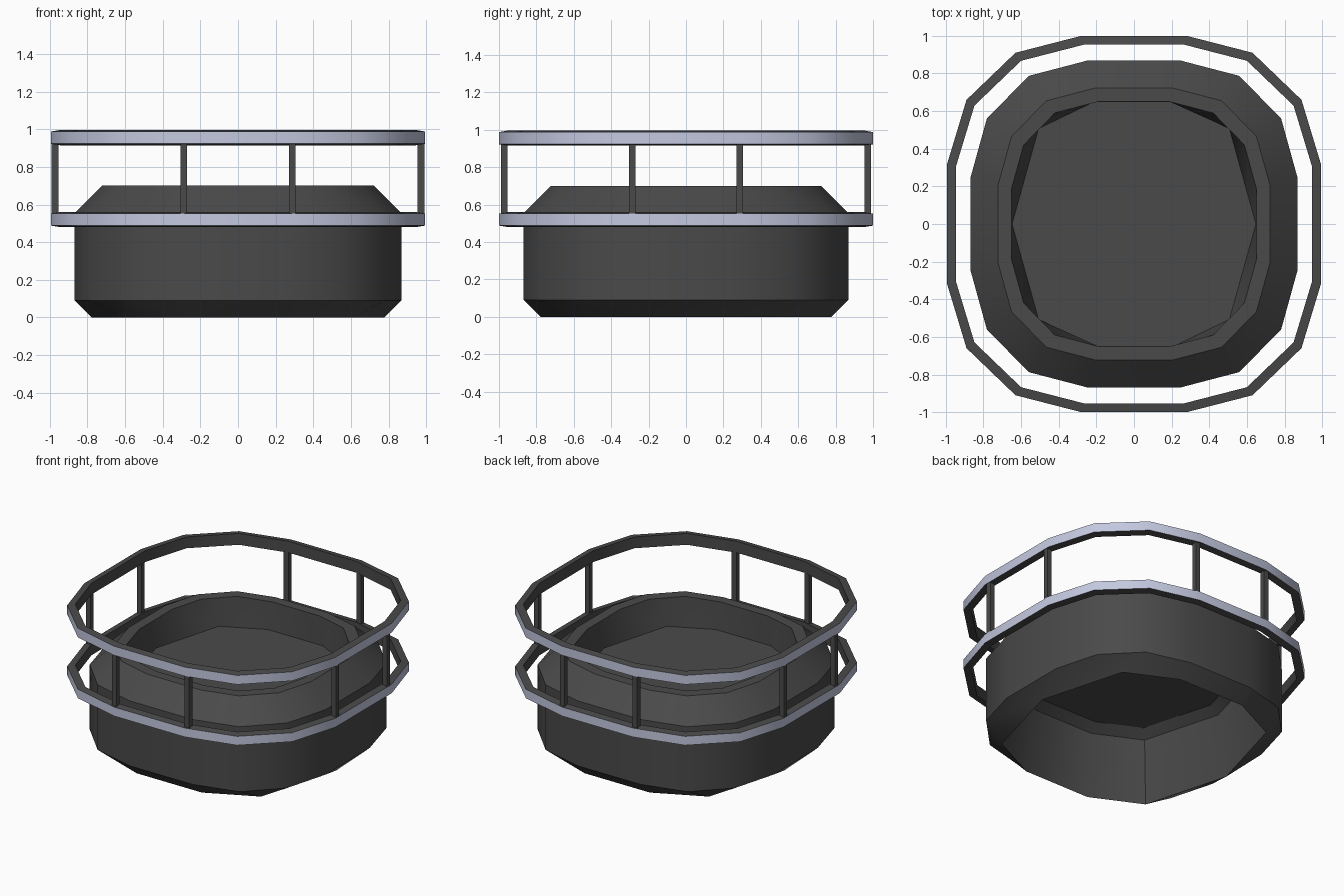
import bpy, bmesh, math

if "Cube" in bpy.data.objects:
    bpy.data.objects.remove(bpy.data.objects["Cube"])


def material(name, rgb):
    m = bpy.data.materials.new(name)
    m.diffuse_color = (*rgb, 1)
    m.use_nodes = True
    m.node_tree.nodes["Principled BSDF"].inputs["Base Color"].default_value = m.diffuse_color
    return m


DARK = material("dark grey", (0.068, 0.068, 0.068))
LIGHT = material("pale blue grey", (0.55, 0.58, 0.74))


def outline(quadrant, z, s=1.0):
    """Mirror one quadrant (running from the y axis to the x axis) into a closed loop."""
    q = [(x * s, y * s) for x, y in quadrant]
    pts = list(q)
    pts += [(x, -y) for x, y in reversed(q)]
    pts += [(-x, -y) for x, y in q]
    pts += [(-x, y) for x, y in reversed(q)]
    return [(x, y, z) for x, y in reversed(pts)]


def loft(name, loops, closed=False, light_strips=()):
    bm = bmesh.new()
    rows = [[bm.verts.new(p) for p in loop] for loop in loops]
    n = len(rows[0])
    count = len(rows) if closed else len(rows) - 1
    for i in range(count):
        a, b = rows[i], rows[(i + 1) % len(rows)]
        for k in range(n):
            f = bm.faces.new((a[k], a[(k + 1) % n], b[(k + 1) % n], b[k]))
            f.material_index = 1 if i in light_strips else 0
    if not closed:
        bm.faces.new(rows[0])
        bm.faces.new(rows[-1])
    # Doubled outline points collapse, giving loops with fewer sides
    bmesh.ops.remove_doubles(bm, verts=bm.verts[:], dist=0.0005)
    bmesh.ops.recalc_face_normals(bm, faces=bm.faces[:])
    me = bpy.data.meshes.new(name)
    bm.to_mesh(me)
    bm.free()
    ob = bpy.data.objects.new(name, me)
    bpy.context.collection.objects.link(ob)
    me.materials.append(DARK)
    me.materials.append(LIGHT)
    bpy.ops.object.select_all(action='DESELECT')
    ob.select_set(True)
    bpy.context.view_layer.objects.active = ob
    bpy.ops.object.shade_smooth_by_angle(angle=math.radians(35))
    return ob


# Basket body: hollow above and below a thin floor, ten-sided at floor and foot
BODY = [(0.25, 0.868), (0.56, 0.787), (0.782, 0.56), (0.868, 0.25)]
TEN = [(0.215, 0.648), (0.507, 0.507), (0.507, 0.507), (0.648, 0)]
loft("basket_body", [
    outline(TEN, 0.495),
    outline(BODY, 0.70, 0.75),
    outline(BODY, 0.70, 0.832),
    outline(BODY, 0.555),
    outline(BODY, 0.09),
    outline(TEN, 0.0, 1.2),
    outline(TEN, 0.44, 1.1),
    outline(TEN, 0.49),
])

# Two railing rings with pale outer faces
RING = [(0.28, 1.0), (0.63, 0.91), (0.89, 0.66), (0.993, 0.32)]
for name, low, high in (("lower_ring", 0.48, 0.56), ("upper_ring", 0.915, 0.996)):
    loft(name, [
        outline(RING, low + 0.008),
        outline(RING, high - 0.008),
        outline(RING, high, 0.953),
        outline(RING, low, 0.953),
    ], closed=True, light_strips=(0,))

# Eight railing posts, two on each side
h = 0.018
for side in range(4):
    for sgn in (-1, 1):
        a = side * math.pi / 2
        x, y = sgn * 0.288, -0.972
        px = x * math.cos(a) - y * math.sin(a)
        py = x * math.sin(a) + y * math.cos(a)
        square = [(px - h, py - h), (px + h, py - h), (px + h, py + h), (px - h, py + h)]
        loft("railing_post", [[(u, v, z) for u, v in square] for z in (0.54, 0.94)])
